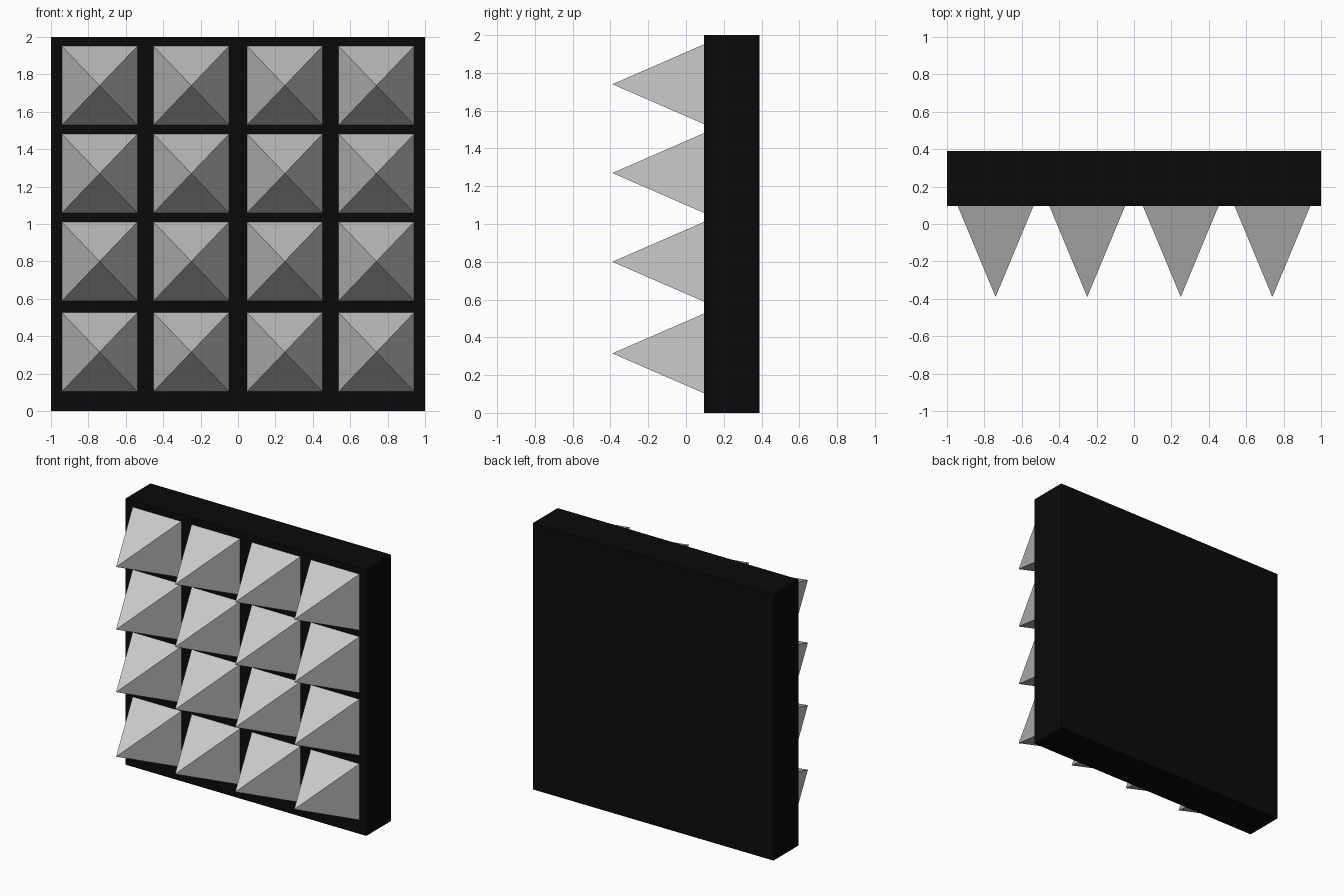
import bpy, bmesh
from mathutils import Matrix

if "Cube" in bpy.data.objects:
    bpy.data.objects.remove(bpy.data.objects["Cube"])

FRONT_Y, BACK_Y, TIP_Y = 0.095, 0.39, -0.39
COLUMNS = (-0.74, -0.25, 0.25, 0.74)
ROWS = (0.315, 0.80, 1.27, 1.74)


def add_object(name, bm):
    bmesh.ops.recalc_face_normals(bm, faces=bm.faces)
    mesh = bpy.data.meshes.new(name)
    bm.to_mesh(mesh)
    bm.free()
    obj = bpy.data.objects.new(name, mesh)
    bpy.context.collection.objects.link(obj)
    return obj


# Black backing panel
bm = bmesh.new()
size = Matrix.Diagonal((2, BACK_Y - FRONT_Y, 2, 1))
bmesh.ops.create_cube(bm, size=1, matrix=Matrix.Translation((0, (FRONT_Y + BACK_Y) / 2, 1)) @ size)
panel = add_object("backing_panel", bm)
black = bpy.data.materials.new("black")
black.diffuse_color = (0.003, 0.003, 0.003, 1)
black.use_nodes = True
black.node_tree.nodes["Principled BSDF"].inputs["Base Color"].default_value = black.diffuse_color
panel.data.materials.append(black)


# Four-sided foam pyramid pointing forward
def add_pyramid(name, x, z, half_w=0.202, half_h=0.211):
    bm = bmesh.new()
    base = [bm.verts.new((x + sx * half_w, FRONT_Y, z + sz * half_h))
            for sx, sz in ((-1, -1), (1, -1), (1, 1), (-1, 1))]
    tip = bm.verts.new((x, TIP_Y, z))
    bm.faces.new(base)
    for i in range(4):
        bm.faces.new((base[i], base[(i + 1) % 4], tip))
    return add_object(name, bm)


# Grid of pyramids
for r, z in enumerate(ROWS, 1):
    for c, x in enumerate(COLUMNS, 1):
        add_pyramid(f"pyramid_row{r}_column{c}", x, z)
